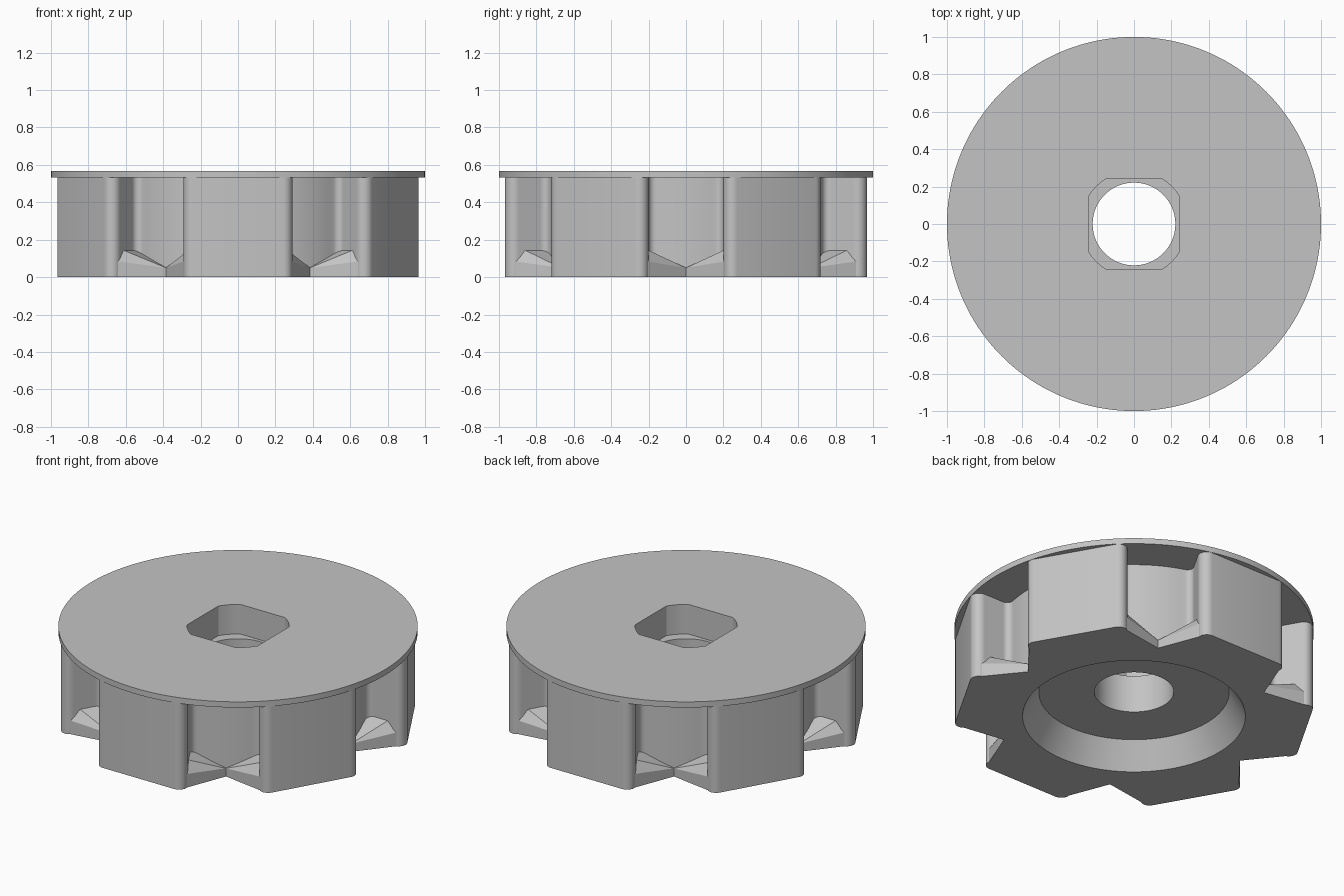
import bpy, bmesh
from math import sin, cos, pi, radians, sqrt, atan2
from mathutils import Matrix, Vector

if "Cube" in bpy.data.objects:
    bpy.data.objects.remove(bpy.data.objects["Cube"])

grey = bpy.data.materials.new("plain grey")
grey.use_nodes = True
colour = (0.55, 0.55, 0.55, 1)
grey.diffuse_color = colour
grey.node_tree.nodes["Principled BSDF"].inputs["Base Color"].default_value = colour

SLOTS = 6
PLATE_Z, TOP_Z = 0.532, 0.567
HALF_SLOT = 0.2      # half width of a slot
FACE = 0.967         # distance of the flat outer faces from the axis
ROUND = 0.049        # rounding of the outer slot corners
HUB = 0.765          # radius of the wall at the back of each slot
INNER = 0.035        # rounding of the inner slot corners


def arc(cx, cy, r, a, b, n):
    return [(cx + r * cos(a + (b - a) * i / n), cy + r * sin(a + (b - a) * i / n))
            for i in range(n + 1)]


def circle(r, n=128):
    return arc(0, 0, r, 0, 2 * pi, n)[:-1]


def make_object(name, bm):
    bmesh.ops.recalc_face_normals(bm, faces=bm.faces)
    mesh = bpy.data.meshes.new(name)
    bm.to_mesh(mesh)
    bm.free()
    mesh.materials.append(grey)
    ob = bpy.data.objects.new(name, mesh)
    bpy.context.collection.objects.link(ob)
    return ob


def loft(name, bottom, top, z0, z1):
    """Solid between two outlines with equal point counts."""
    bm = bmesh.new()
    low = [bm.verts.new((x, y, z0)) for x, y in bottom]
    high = [bm.verts.new((x, y, z1)) for x, y in top]
    bm.faces.new(low)
    bm.faces.new(high)
    for i in range(len(low)):
        j = (i + 1) % len(low)
        bm.faces.new((low[i], low[j], high[j], high[i]))
    return make_object(name, bm)


def prism(name, outline, z0, z1):
    return loft(name, outline, outline, z0, z1)


def cut(target, cutter):
    mod = target.modifiers.new("cut", "BOOLEAN")
    mod.operation = "DIFFERENCE"
    mod.solver = "EXACT"
    mod.object = cutter
    bpy.context.view_layer.objects.active = target
    bpy.ops.object.modifier_apply(modifier=mod.name)


# Slot outline: back wall, inner rounding, side wall, outer rounding
half = pi / SLOTS
iv = HALF_SLOT - INNER
iu = sqrt((HUB + INNER) ** 2 - iv ** 2)
ia = atan2(iv, iu)
ov = HALF_SLOT + ROUND
ou = (FACE - ROUND - sin(half) * ov) / cos(half)
side = (arc(0, 0, HUB, 0, ia, 6)[:-1]
        + arc(iu, iv, INNER, pi + ia, pi / 2, 6)
        + arc(ou, ov, ROUND, -pi / 2, half, 8))
slot = [(u, -v) for u, v in reversed(side[1:])] + side

outline = []
for k in range(SLOTS):
    a = k * 2 * half
    outline += [(u * cos(a) - v * sin(a), u * sin(a) + v * cos(a)) for u, v in slot]

# Main parts
body = prism("slotted_body", outline, 0, PLATE_Z)
plate = prism("top_plate", circle(1.0, 160), PLATE_Z, TOP_Z)

# Square socket with rounded-off corners
socket_outline = []
flat, corner = 0.24, 0.284
edge = atan2(sqrt(corner ** 2 - flat ** 2), flat)
for k in range(4):
    socket_outline += arc(0, 0, corner, k * pi / 2 + edge, (k + 1) * pi / 2 - edge, 6)

# Cutters: socket, shaft hole, tapered recess underneath
socket = prism("socket_cutter", socket_outline, 0.385, 1)
hole = prism("hole_cutter", circle(0.221, 96), -0.5, 1)
recess = loft("recess_cutter", circle(0.678), circle(0.53), -0.1, 0.155)
cut(body, recess)
cut(body, hole)
cut(body, socket)
cut(plate, socket)
for ob in (socket, hole, recess):
    bpy.data.objects.remove(ob)

# Sloping slot floors with a V notch at the rim
corners = [(0.71, 0, 0.05), (0.77, 0, 0.05), (0.94, 0.212, 0.085),
           (0.88, 0.206, 0.146), (0.71, 0.206, 0.146)]
bm = bmesh.new()
for k in range(SLOTS):
    turn = Matrix.Rotation(k * 2 * half, 3, "Z")
    for s in (-1, 1):
        high = [bm.verts.new(turn @ Vector((u, s * v, z))) for u, v, z in corners]
        low = [bm.verts.new(turn @ Vector((u, s * v, 0))) for u, v, z in corners]
        bm.faces.new(low)
        for tri in ((0, 1, 4), (1, 3, 4), (1, 2, 3)):
            bm.faces.new([high[i] for i in tri])
        for i in range(5):
            j = (i + 1) % 5
            bm.faces.new((low[i], low[j], high[j], high[i]))
floors = make_object("slot_floors", bm)

# Smooth round walls, keep edges crisp
bpy.ops.object.select_all(action="DESELECT")
for ob in (body, plate):
    ob.select_set(True)
    bpy.context.view_layer.objects.active = ob
    bpy.ops.object.shade_smooth_by_angle(angle=radians(28))
    ob.select_set(False)
